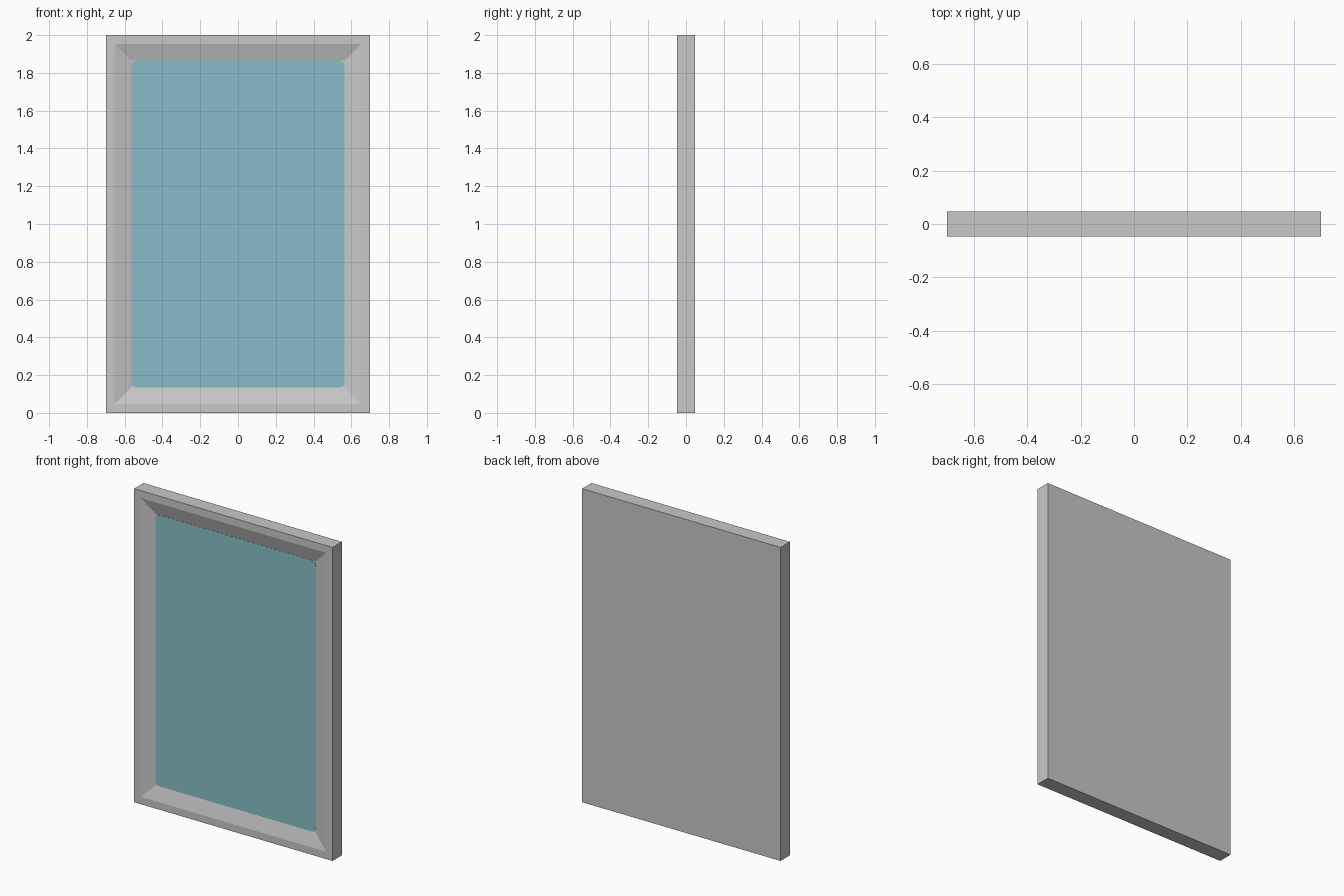
import bpy, bmesh, math

if "Cube" in bpy.data.objects:
    bpy.data.objects.remove(bpy.data.objects["Cube"])

W, H, T = 0.70, 2.0, 0.047       # half width, height, half depth
RIM, PANE, DEPTH = 0.047, 0.135, 0.026


def material(name, rgb):
    m = bpy.data.materials.new(name)
    m.diffuse_color = (*rgb, 1)
    m.use_nodes = True
    m.node_tree.nodes["Principled BSDF"].inputs["Base Color"].default_value = m.diffuse_color
    return m


def make_object(name, bm, mat):
    bmesh.ops.recalc_face_normals(bm, faces=bm.faces)
    me = bpy.data.meshes.new(name)
    bm.to_mesh(me)
    bm.free()
    me.materials.append(mat)
    ob = bpy.data.objects.new(name, me)
    bpy.context.collection.objects.link(ob)
    return ob


def ring(bm, inset, y):
    x, lo, hi = W - inset, inset, H - inset
    return [bm.verts.new((a, y, b)) for a, b in ((-x, lo), (x, lo), (x, hi), (-x, hi))]


grey = material("light grey", (0.58, 0.58, 0.58))
blue = material("pale blue glass", (0.25, 0.515, 0.59))

# Frame: slab with flat rim, sloped inner bevel and recessed floor
bm = bmesh.new()
rings = [ring(bm, 0, T), ring(bm, 0, -T), ring(bm, RIM, -T), ring(bm, PANE, -T + DEPTH)]
for a, b in zip(rings, rings[1:]):
    for i in range(4):
        j = (i + 1) % 4
        bm.faces.new((a[i], a[j], b[j], b[i]))
bm.faces.new(rings[0])
bm.faces.new(rings[-1])
make_object("frame", bm, grey)

# Glass pane: thin plate with rounded corners on the recessed floor
R = 0.03
px, pz = W - PANE - R, H / 2 - PANE - R
bm = bmesh.new()
outline = []
for k, (sx, sz) in enumerate(((1, 1), (-1, 1), (-1, -1), (1, -1))):
    for s in range(7):
        t = math.pi / 2 * (k + s / 6)
        outline.append(bm.verts.new((sx * px + R * math.cos(t), -T + DEPTH - 0.002,
                                     H / 2 + sz * pz + R * math.sin(t))))
front = bm.faces.new(outline)
ext = bmesh.ops.extrude_face_region(bm, geom=[front], use_keep_orig=True)
for v in ext["geom"]:
    if isinstance(v, bmesh.types.BMVert):
        v.co.y += 0.001
make_object("glass_pane", bm, blue)
